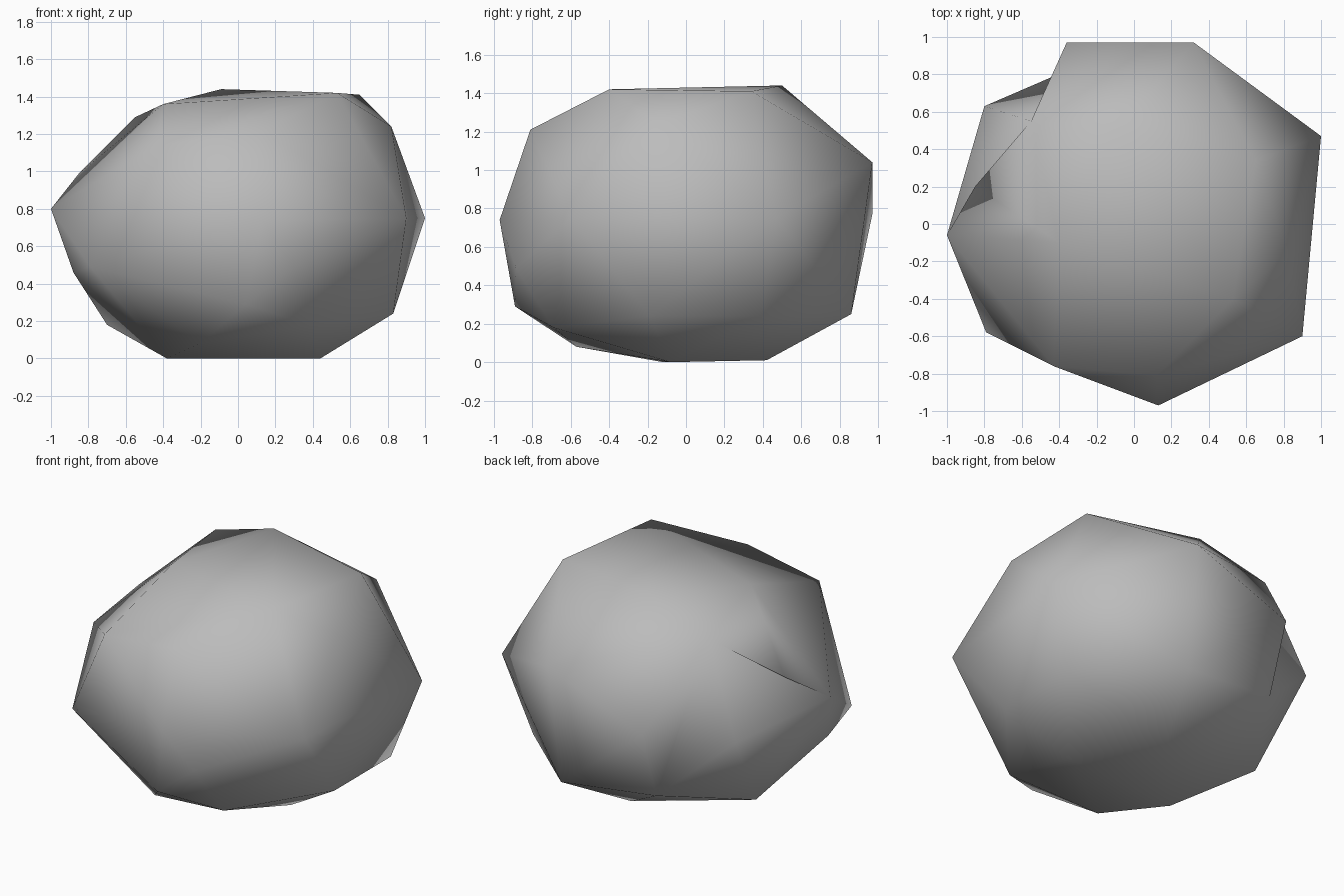
import bpy
import bmesh

old = bpy.data.objects.get("Cube")
if old:
    bpy.data.objects.remove(old, do_unlink=True)

# Plain grey stone
stone = bpy.data.materials.new("grey stone")
stone.use_nodes = True
grey = (0.5, 0.5, 0.5, 1.0)
stone.diffuse_color = grey
bsdf = stone.node_tree.nodes["Principled BSDF"]
bsdf.inputs["Base Color"].default_value = grey
bsdf.inputs["Roughness"].default_value = 0.9

# Corner points of the boulder, named by where they sit
corners = {
    "top_back": (-0.09, 0.50, 1.44), "top_front": (0.53, -0.40, 1.42),
    "top_left": (0.65, 0.34, 1.41), "top_right": (-0.40, -0.10, 1.36),
    "lip_top": (-0.55, 0.55, 1.29), "lip_side": (-0.85, 0.20, 0.99),
    "brow_front": (0.12, -0.81, 1.21), "brow_right": (-0.43, -0.76, 1.14),
    "brow_left": (0.82, -0.15, 1.24),
    "back_left": (0.32, 0.97, 1.04), "back_right": (-0.36, 0.97, 0.77),
    "left_tip": (1.00, 0.47, 0.75), "left_front": (0.90, -0.60, 0.75),
    "front_tip": (0.13, -0.97, 0.74), "right_tip": (-1.00, -0.06, 0.80),
    "right_front": (-0.79, -0.58, 0.49), "right_low": (-0.88, -0.21, 0.46),
    "shelf": (-0.80, 0.63, 0.71), "shelf_low": (-0.36, 0.82, 0.32),
    "notch": (0.30, -0.885, 0.49), "chin": (0.04, -0.89, 0.29),
    "chin_left": (0.38, -0.69, 0.18),
    "low_left_back": (0.83, 0.39, 0.24), "low_left": (0.83, -0.19, 0.24),
    "low_back": (0.30, 0.86, 0.25), "low_right": (-0.70, 0.28, 0.18),
    "base_front": (-0.20, -0.57, 0.08), "base_right": (-0.38, -0.12, 0.0),
    "base_left": (0.44, -0.08, 0.0), "base_back": (0.10, 0.42, 0.01),
}

# Skin the corners with triangles
bm = bmesh.new()
verts = {name: bm.verts.new(co) for name, co in corners.items()}
hull = bmesh.ops.convex_hull(bm, input=list(bm.verts))
spare = {v for v in hull["geom_interior"] if isinstance(v, bmesh.types.BMVert)}
verts = {name: v for name, v in verts.items() if v not in spare}
bmesh.ops.delete(bm, geom=list(spare), context="VERTS")

# Turn ridge edges inward to form the overhang and the hollow beside it
for a, b in (("shelf", "back_right"), ("shelf", "lip_side")):
    if a in verts and b in verts:
        edge = bm.edges.get((verts[a], verts[b]))
        if edge:
            bmesh.utils.edge_rotate(edge, True)

bmesh.ops.recalc_face_normals(bm, faces=bm.faces)
for face in bm.faces:
    face.smooth = True

mesh = bpy.data.meshes.new("boulder")
bm.to_mesh(mesh)
bm.free()
mesh.materials.append(stone)
boulder = bpy.data.objects.new("boulder", mesh)
bpy.context.collection.objects.link(boulder)
